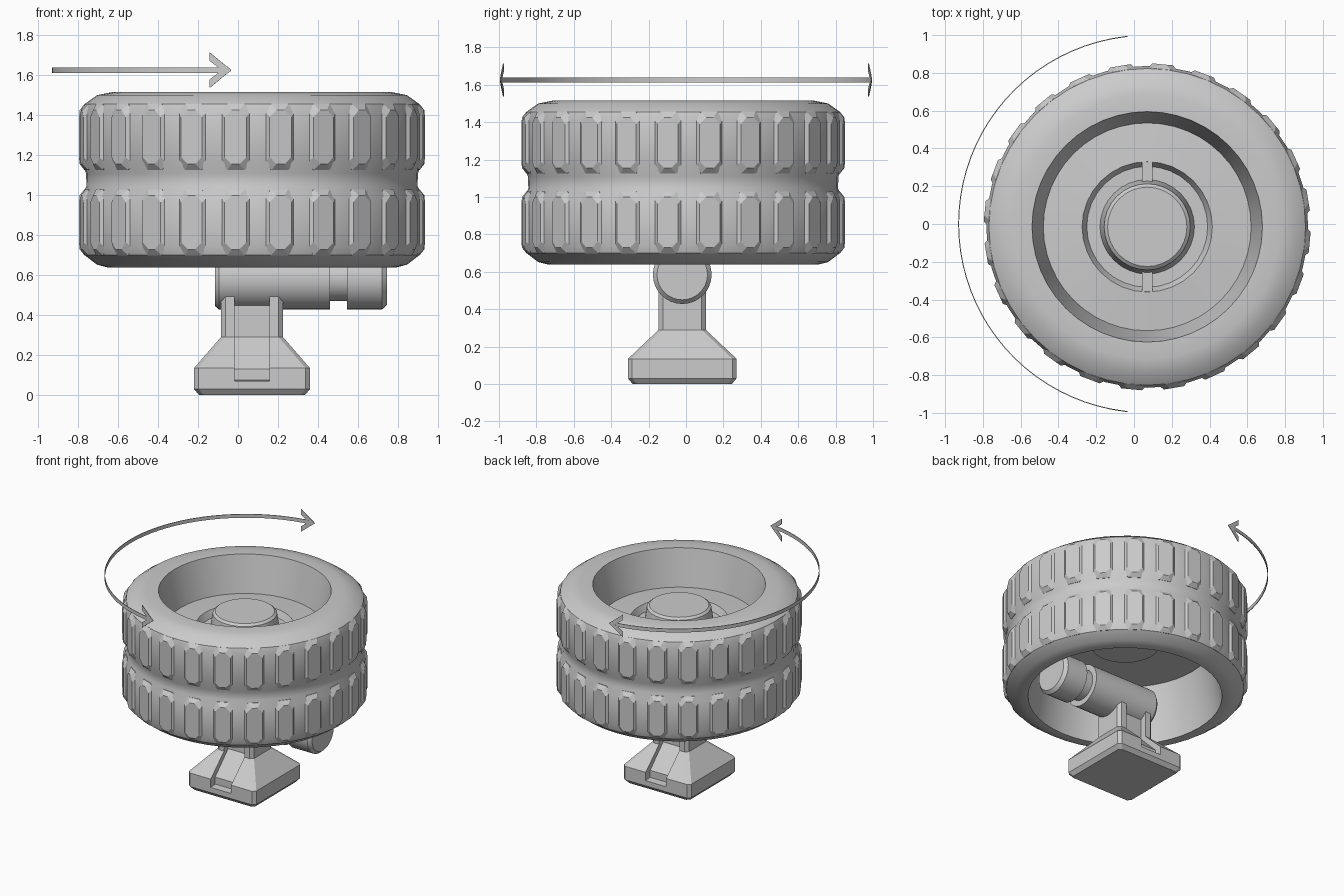
import bpy, bmesh, math
from mathutils import Matrix, Vector

if "Cube" in bpy.data.objects:
    bpy.data.objects.remove(bpy.data.objects["Cube"])

CX, CY = 0.07, -0.015   # wheel axis
MID = 1.077             # mid height of the tyre

grey = bpy.data.materials.new("plain grey")
grey.diffuse_color = (0.6, 0.6, 0.6, 1)
grey.use_nodes = True
grey.node_tree.nodes["Principled BSDF"].inputs["Base Color"].default_value = grey.diffuse_color


def finish(bm, name, smooth=True):
    bmesh.ops.remove_doubles(bm, verts=bm.verts, dist=1e-5)
    bmesh.ops.recalc_face_normals(bm, faces=bm.faces)
    me = bpy.data.meshes.new(name)
    bm.to_mesh(me)
    bm.free()
    ob = bpy.data.objects.new(name, me)
    bpy.context.collection.objects.link(ob)
    me.materials.append(grey)
    if smooth:
        bpy.ops.object.select_all(action='DESELECT')
        ob.select_set(True)
        bpy.context.view_layer.objects.active = ob
        bpy.ops.object.shade_smooth_by_angle(angle=math.radians(28))
    return ob


def lathe(name, profile, segs, closed=False, matrix=None):
    """Revolve an (r, z) profile about the wheel axis, or about a given frame."""
    bm = bmesh.new()
    vs = [bm.verts.new((r, 0, z)) for r, z in profile]
    pairs = list(zip(vs, vs[1:])) + ([(vs[-1], vs[0])] if closed else [])
    es = [bm.edges.new(p) for p in pairs]
    bmesh.ops.spin(bm, geom=vs + es, cent=(0, 0, 0), axis=(0, 0, 1),
                   angle=2 * math.pi, steps=segs)
    bm.transform(matrix or Matrix.Translation((CX, CY, 0)))
    return finish(bm, name)


# tyre: ring with central groove, conical recess on top, hollow below
outer = [(0.61, 1.515), (0.70, 1.515), (0.775, 1.50), (0.838, 1.455), (0.852, 1.41),
         (0.852, 1.16), (0.83, 1.11), (0.828, 1.045), (0.852, 0.995),
         (0.852, 0.744), (0.838, 0.70), (0.775, 0.652), (0.72, 0.638), (0.685, 0.638)]
lathe("tyre", outer + [(0.62, 1.07), (0.55, 1.235)], 48, closed=True)

# hub: disc with a sunken ring around the cap, shallow boss underneath
lathe("hub", [(0, 1.355), (0.21, 1.355), (0.228, 1.34), (0.25, 1.20),
              (0.32, 1.20), (0.345, 1.25), (0.555, 1.235),
              (0.625, 1.07), (0.25, 1.07), (0.24, 1.05), (0, 1.05)], 32)

# bridges crossing the sunken ring, front and back
bm = bmesh.new()
for s in (-1, 1):
    m = (Matrix.Translation((CX, CY + s * 0.283, 1.22))
         @ Matrix.Diagonal((0.055, 0.12, 0.06, 1)))
    bmesh.ops.create_cube(bm, size=1, matrix=m)
finish(bm, "hub_bridges", False)

# tread lugs: two rows of 24 blocks with sloping sides
bm = bmesh.new()
for row in (-1, 1):
    zc = MID + row * 0.213
    for i in range(24):
        m = (Matrix.Translation((CX, CY, zc))
             @ Matrix.Rotation(math.radians(-95.5 + 15 * i), 4, 'Z'))
        loops = []
        for r, w, h in ((0.80, 0.078, 0.165), (0.838, 0.078, 0.165), (0.864, 0.055, 0.135)):
            c = 0.035
            pts = [(w, h - c), (w - c, h), (c - w, h), (-w, h - c),
                   (-w, c - h), (c - w, -h), (w - c, -h), (w, c - h)]
            loops.append([bm.verts.new(m @ Vector((r, y, z))) for y, z in pts])
        for a, b in zip(loops, loops[1:]):
            for k in range(8):
                bm.faces.new((a[k], a[(k + 1) % 8], b[(k + 1) % 8], b[k]))
        bm.faces.new(loops[-1])
        bm.faces.new(loops[0][::-1])
finish(bm, "tread_lugs", False)

# axle: horizontal cylinder with a groove near its end
frame = Matrix.Translation((0, CY - 0.005, 0.585)) @ Matrix.Rotation(math.pi / 2, 4, 'Y')
lathe("axle", [(0, -0.115), (0.14, -0.115), (0.157, -0.095), (0.157, 0.46),
               (0.115, 0.46), (0.115, 0.545), (0.157, 0.545), (0.157, 0.72),
               (0.135, 0.745), (0, 0.745)], 32, matrix=frame)

# pedestal: square foot tapering to a post, slotted front and back
bm = bmesh.new()
rings = []
for hx, hy, z in ((0.265, 0.265, 0), (0.29, 0.29, 0.03), (0.29, 0.29, 0.135),
                  (0.155, 0.126, 0.29), (0.155, 0.126, 0.50)):
    c = 0.022
    pts = [(hx, hy - c), (hx - c, hy), (c - hx, hy), (-hx, hy - c),
           (-hx, c - hy), (c - hx, -hy), (hx - c, -hy), (hx, c - hy)]
    rings.append([bm.verts.new((CX + x, CY - 0.005 + y, z)) for x, y in pts])
for a, b in zip(rings, rings[1:]):
    for k in range(8):
        bm.faces.new((a[k], a[(k + 1) % 8], b[(k + 1) % 8], b[k]))
bm.faces.new(rings[0][::-1])
bm.faces.new(rings[-1])
pedestal = finish(bm, "pedestal", False)

bm = bmesh.new()
slot = [(0.4, 0.06), (0.235, 0.075), (0.235, 0.13), (0.075, 0.29), (0.075, 0.6), (0.4, 0.6)]
for s in (-1, 1):
    ends = [[bm.verts.new((CX + x, CY - 0.005 + s * y, z)) for y, z in slot]
            for x in (-0.088, 0.088)]
    bm.faces.new(ends[0])
    bm.faces.new(ends[1][::-1])
    for k in range(6):
        j = (k + 1) % 6
        bm.faces.new((ends[0][k], ends[0][j], ends[1][j], ends[1][k]))
cutter = finish(bm, "slot_cutter", False)
cutter.hide_render = True
cutter.hide_set(True)
mod = pedestal.modifiers.new("slots", 'BOOLEAN')
mod.operation = 'DIFFERENCE'
mod.solver = 'EXACT'
mod.object = cutter
bpy.context.view_layer.objects.active = pedestal
bpy.ops.object.modifier_apply(modifier=mod.name)
bpy.data.objects.remove(cutter)

# rotation arrow: thin curved band with an open chevron at each end
ZA = 1.625
bm = bmesh.new()


def quad_strip(path):
    """path: list of (angle, z low, z high) wrapped on the unit cylinder."""
    prev = None
    for a, z0, z1 in path:
        cur = [bm.verts.new((CX + r * math.cos(a), r * math.sin(a), z))
               for r, z in ((0.996, z0), (1.001, z0), (1.001, z1), (0.996, z1))]
        if prev:
            for k in range(4):
                j = (k + 1) % 4
                bm.faces.new((prev[k], prev[j], cur[j], cur[k]))
        else:
            bm.faces.new(cur)
        prev = cur
    bm.faces.new(prev[::-1])


tip = math.radians(84)
steps = 40
quad_strip([(math.pi - tip + 0.02 + (2 * tip - 0.04) * i / steps, ZA - 0.014, ZA + 0.014)
            for i in range(steps + 1)])
for s in (-1, 1):
    for v in (-1, 1):
        path = []
        for t, inner, edge in ((0, 0, 0.002), (0.43, 0, 0.038), (1, 0.046, 0.088)):
            z, e = ZA + v * inner, ZA + v * edge
            path.append((math.pi + s * (tip - 0.108 * t), min(z, e), max(z, e)))
        quad_strip(path)
finish(bm, "rotation_arrow")
